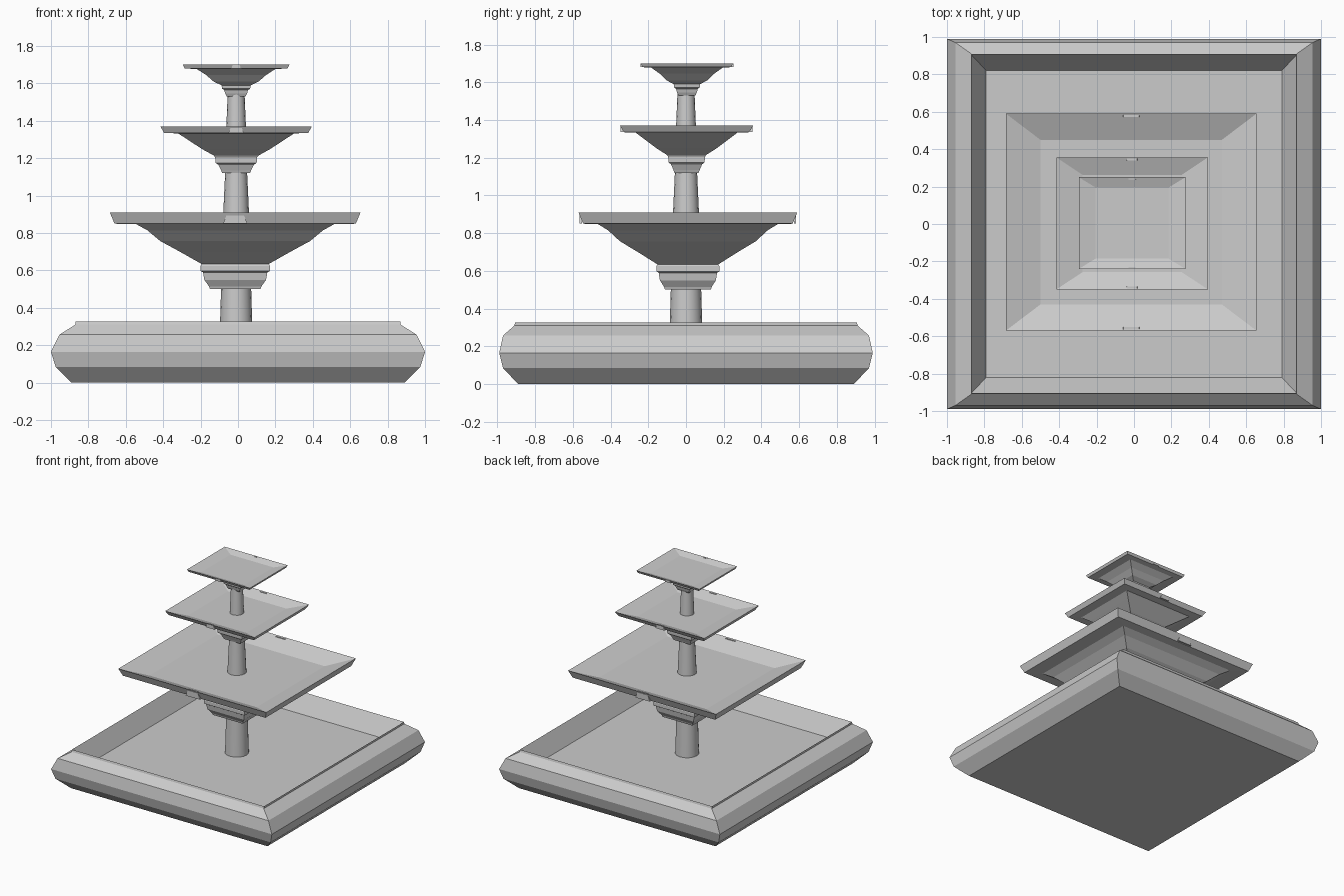
import bpy
import bmesh

cube = bpy.data.objects.get("Cube")
if cube:
    bpy.data.objects.remove(cube, do_unlink=True)

stone = bpy.data.materials.new("grey_stone")
stone.use_nodes = True
COLOUR = (0.6, 0.6, 0.6, 1)
stone.diffuse_color = COLOUR
stone.node_tree.nodes["Principled BSDF"].inputs["Base Color"].default_value = COLOUR


def finish(bm, name):
    bmesh.ops.recalc_face_normals(bm, faces=bm.faces)
    mesh = bpy.data.meshes.new(name)
    bm.to_mesh(mesh)
    bm.free()
    mesh.materials.append(stone)
    obj = bpy.data.objects.new(name, mesh)
    bpy.context.collection.objects.link(obj)
    return obj


def square_loft(name, rings, cx=0, cy=0):
    """Closed solid through rectangles given as (half width, half depth, height)."""
    bm = bmesh.new()
    loops = [[bm.verts.new((cx + sx * hx, cy + sy * hy, z))
              for sx, sy in ((-1, -1), (1, -1), (1, 1), (-1, 1))]
             for hx, hy, z in rings]
    for low, high in zip(loops, loops[1:]):
        for i in range(4):
            j = (i + 1) % 4
            bm.faces.new((low[i], low[j], high[j], high[i]))
    bm.faces.new(loops[0])
    bm.faces.new(loops[-1])
    return finish(bm, name)


def column(name, low, high, r_low, r_high):
    bpy.ops.mesh.primitive_cone_add(vertices=16, radius1=r_low, radius2=r_high,
                                    depth=high - low,
                                    location=(-0.01, 0, (low + high) / 2))
    obj = bpy.context.object
    obj.name = name
    obj.data.materials.append(stone)
    bpy.ops.object.shade_smooth_by_angle()


def tier(name, under, aspect, rim, floor, cx, cy):
    """Stepped neck and flaring bowl, then the rim and the sunken floor."""
    rings = [(h, h * aspect, z) for h, z in under] + rim + [floor]
    square_loft(name, rings, cx, cy)
    # Small tapered spout blocks set in the rim, front and back
    (_, y_low, z_low), (_, y_top, z_top) = rim
    w = 0.055 * (z_top - z_low) / 0.06 + 0.01
    mid = (y_low + y_top) / 2
    for side, word in ((-1, "front"), (1, "back")):
        square_loft(f"{name}_{word}_spout",
                    [(w, 0.006, z_low), (w * 0.65, 0.006, z_top - 0.002)],
                    cx, cy + side * mid)


# Square pool with a sunken floor
square_loft("pool", [
    (0.89, 0.89, 0), (0.975, 0.97, 0.085), (1, 0.99, 0.165),
    (0.955, 0.97, 0.257), (0.87, 0.91, 0.31), (0.87, 0.905, 0.327),
    (0.79, 0.82, 0.19)])

# Round columns between the tiers
column("lower_column", 0.18, 0.52, 0.09, 0.08)
column("middle_column", 0.84, 1.14, 0.072, 0.058)
column("upper_column", 1.33, 1.55, 0.054, 0.045)

# Three square bowls, each smaller than the one below
tier("lower_bowl",
     [(0.135, 0.5), (0.14, 0.515), (0.165, 0.55), (0.172, 0.59), (0.185, 0.597),
      (0.185, 0.625), (0.18, 0.635), (0.295, 0.7), (0.4, 0.757), (0.47, 0.815),
      (0.53, 0.848)], 0.9,
     [(0.645, 0.555, 0.85), (0.67, 0.58, 0.91)], (0.485, 0.44, 0.85), -0.015, 0.01)
tier("middle_bowl",
     [(0.074, 1.12), (0.08, 1.135), (0.095, 1.165), (0.11, 1.175), (0.112, 1.205),
      (0.12, 1.215), (0.18, 1.248), (0.26, 1.3), (0.31, 1.333)], 0.87,
     [(0.385, 0.333, 1.335), (0.405, 0.353, 1.37)], (0.265, 0.26, 1.335), -0.01, 0.003)
tier("upper_bowl",
     [(0.05, 1.53), (0.058, 1.545), (0.064, 1.565), (0.075, 1.572), (0.078, 1.59),
      (0.12, 1.61), (0.16, 1.645), (0.21, 1.677)], 0.9,
     [(0.275, 0.235, 1.68), (0.285, 0.245, 1.7)], (0.195, 0.19, 1.68), -0.01, 0.005)
